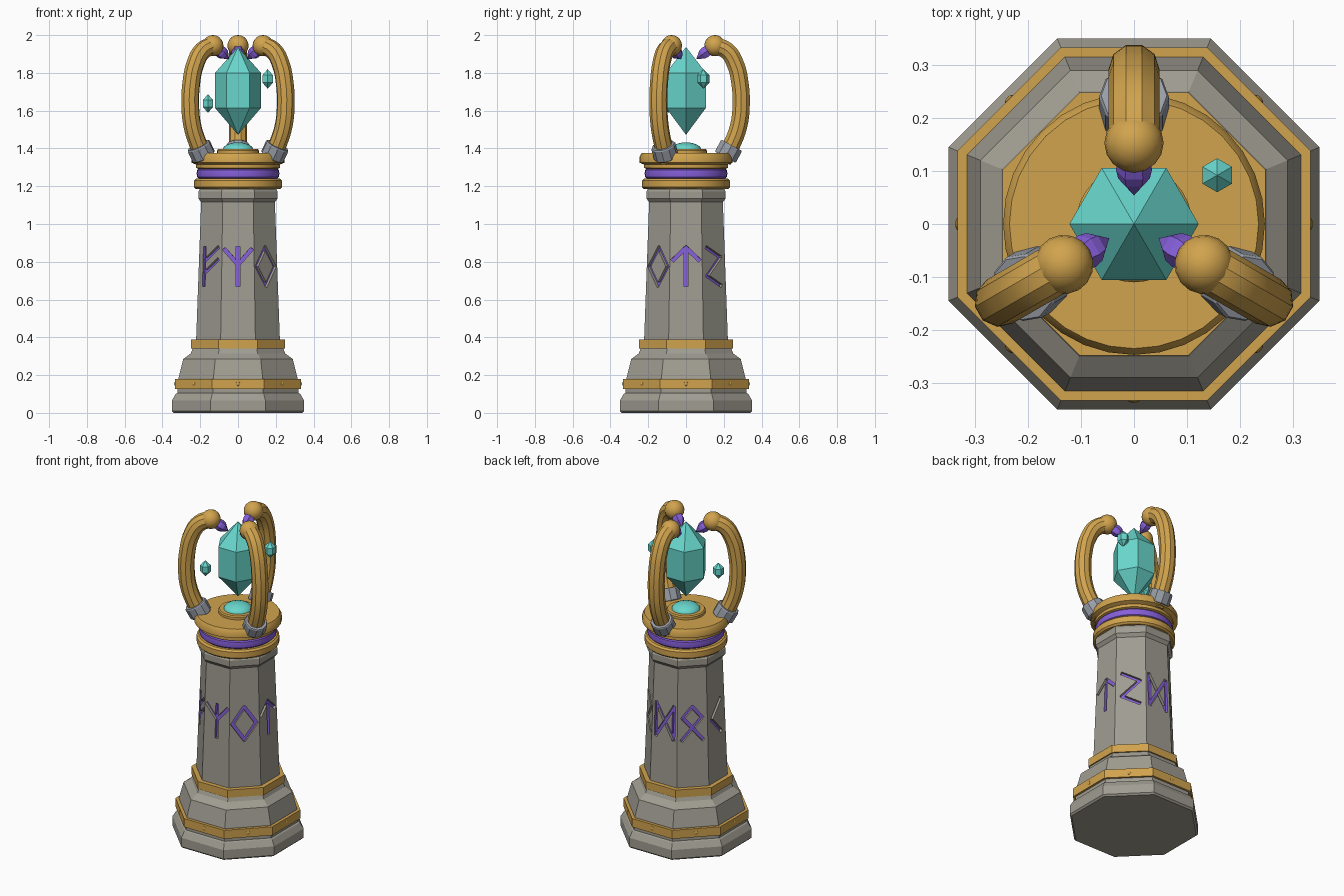
import bpy, bmesh, math
from mathutils import Matrix, Vector

if "Cube" in bpy.data.objects:
    bpy.data.objects.remove(bpy.data.objects["Cube"])


def material(name, rgb):
    m = bpy.data.materials.new(name)
    m.diffuse_color = (*rgb, 1)
    m.use_nodes = True
    m.node_tree.nodes["Principled BSDF"].inputs["Base Color"].default_value = m.diffuse_color
    return m


STONE = material("stone", (0.35, 0.335, 0.285))
GOLD = material("gold", (0.64, 0.37, 0.075))
TEAL = material("teal crystal", (0.14, 0.68, 0.61))
PURPLE = material("purple glow", (0.24, 0.115, 0.70))
STEEL = material("steel", (0.32, 0.345, 0.39))


def finish(name, bm, mat, smooth=False):
    bmesh.ops.recalc_face_normals(bm, faces=bm.faces)
    me = bpy.data.meshes.new(name)
    bm.to_mesh(me)
    bm.free()
    ob = bpy.data.objects.new(name, me)
    bpy.context.collection.objects.link(ob)
    me.materials.append(mat)
    if smooth:
        smooth_shade(ob)
    return ob


def select(ob):
    bpy.ops.object.select_all(action='DESELECT')
    ob.select_set(True)
    bpy.context.view_layer.objects.active = ob


def smooth_shade(ob):
    select(ob)
    bpy.ops.object.shade_smooth_by_angle(angle=math.radians(32))


def lathe(name, profile, n, mat, matrix=Matrix(), turn=0.0, smooth=False):
    """Closed solid of n sides from (radius, height) points; radius 0 makes a tip."""
    bm = bmesh.new()
    rings = []
    for r, z in profile:
        count = 1 if r == 0 else n
        rings.append([bm.verts.new(matrix @ Vector((r * math.cos(turn + i * math.tau / n),
                                                    r * math.sin(turn + i * math.tau / n), z)))
                      for i in range(count)])
    for a, b in zip(rings, rings[1:]):
        for i in range(n):
            j = (i + 1) % n
            quad = [a[i % len(a)], a[j % len(a)], b[j % len(b)], b[i % len(b)]]
            bm.faces.new(list(dict.fromkeys(quad)))
    for ring in (rings[0], rings[-1]):
        if len(ring) > 1:
            bm.faces.new(ring)
    return finish(name, bm, mat, smooth)


def octagon(name, profile, mat):
    """Eight-sided solid whose profile gives distance to the flats."""
    k = 1 / math.cos(math.pi / 8)
    return lathe(name, [(r * k, z) for r, z in profile], 8, mat, turn=math.pi / 8)


def along(pos, direction):
    return Matrix.Translation(pos) @ Vector(direction).to_track_quat('Z', 'Y').to_matrix().to_4x4()


# Octagonal base, bands and shaft
octagon("base_plinth", [(0.34, 0), (0.35, 0.01), (0.35, 0.065), (0.33, 0.1), (0.32, 0.105),
                        (0.32, 0.13)], STONE)
octagon("base_band", [(0.333, 0.127), (0.333, 0.18)], GOLD)
octagon("base_shoulder", [(0.315, 0.175), (0.315, 0.185), (0.29, 0.285), (0.25, 0.315),
                          (0.238, 0.345)], STONE)
octagon("shaft_band", [(0.248, 0.34), (0.248, 0.388)], GOLD)
R0, Z0, R1, Z1 = 0.222, 0.38, 0.195, 1.12
shaft = octagon("shaft", [(R0, Z0), (R1, Z1)], STONE)
octagon("shaft_collar", [(0.195, 1.115), (0.21, 1.135), (0.21, 1.172), (0.205, 1.18),
                         (0.205, 1.19)], STONE)

# Rivets in the middle of each base band face
for i in range(8):
    a = i * math.pi / 4
    d = Vector((math.cos(a), math.sin(a), 0))
    lathe("band_rivet", [(0.012, 0), (0.011, 0.003), (0.006, 0.006), (0, 0.007)], 10, GOLD,
          along(d * 0.331 + Vector((0, 0, 0.154)), d), smooth=True)

# Carved signs: strokes as polylines, one sign per face, starting at the front
SIGNS = [
    [[(0, .1), (0, -.1)], [(-.07, .09), (0, .01), (.07, .09)]],
    [[(0, .1), (.068, 0), (0, -.1), (-.068, 0), (0, .1)]],
    [[(0, .1), (0, -.1)], [(-.068, .035), (0, .1), (.068, .035)]],
    [[(-.05, .1), (.05, .05), (-.05, -.05), (.05, -.1)]],
    [[(-.06, .1), (-.06, -.1)], [(.06, .1), (.06, -.1)], [(-.06, .1), (.06, -.1)],
     [(.06, .1), (-.06, -.1)]],
    [[(-.06, -.1), (.055, .035), (0, .1), (-.055, .035), (.06, -.1)]],
    [[(.045, .1), (-.045, 0), (.045, -.1)]],
    [[(-.045, .1), (-.045, -.1)], [(-.045, .03), (.055, .1)], [(-.045, -.035), (.055, .035)]],
]
DEPTH, WIDTH, ZC = 0.016, 0.02, 0.775
tilt = math.atan2(R0 - R1, Z1 - Z0)
rc = R0 + (R1 - R0) * (ZC - Z0) / (Z1 - Z0)
bm = bmesh.new()
bars = 0
for f, sign in enumerate(SIGNS):
    # local x = right, y = up, z = outward on the leaning face
    face = (Matrix.Rotation(f * math.pi / 4, 4, 'Z') @ Matrix.Translation((0, -rc, ZC))
            @ Matrix.Rotation(math.pi / 2 - tilt, 4, 'X'))
    for line in sign:
        for p, q in zip(line, line[1:]):
            p, q = Vector(p), Vector(q)
            v = q - p
            bars += 1
            low = -DEPTH - 0.0002 * (bars % 7)
            high = 0.02 + 0.0003 * (bars % 7)
            mat = (face @ Matrix.Translation((*((p + q) / 2), (low + high) / 2))
                   @ Matrix.Rotation(math.atan2(v.y, v.x), 4, 'Z')
                   @ Matrix.Diagonal((v.length + WIDTH * 0.7, WIDTH, high - low, 1)))
            bmesh.ops.create_cube(bm, size=1, matrix=mat)
cutter = finish("sign_cutter", bm, STONE)
cutter.hide_render = True
mod = shaft.modifiers.new("carve", 'BOOLEAN')
mod.operation, mod.solver, mod.object, mod.use_self = 'DIFFERENCE', 'EXACT', cutter, True
select(shaft)
bpy.ops.object.modifier_apply(modifier=mod.name)
bpy.data.objects.remove(cutter)

# Groove floors glow: outward faces lying below the shaft surface
shaft.data.materials.clear()
shaft.data.materials.append(STONE)
shaft.data.materials.append(PURPLE)
for p in shaft.data.polygons:
    a = round(math.atan2(p.normal.y, p.normal.x) / (math.pi / 4)) * math.pi / 4
    out = Vector((math.cos(a), math.sin(a), 0))
    surface = R0 + (R1 - R0) * (p.center.z - Z0) / (Z1 - Z0)
    sunk = surface - p.center.dot(out) > DEPTH * 0.8
    p.material_index = 1 if p.normal.dot(out) > 0.95 and sunk else 0

# Round head
lathe("lower_disc", [(0.222, 1.185), (0.233, 1.195), (0.233, 1.23), (0.222, 1.24)], 32, GOLD, smooth=True)
lathe("glow_ring", [(0.205, 1.238), (0.217, 1.25), (0.219, 1.268), (0.217, 1.285), (0.205, 1.297)],
      32, PURPLE, smooth=True)
lathe("upper_disc", [(0.205, 1.29), (0.222, 1.297), (0.222, 1.315), (0.247, 1.325), (0.247, 1.355),
                     (0.235, 1.375)], 32, GOLD, smooth=True)
lathe("dome_ring", [(0.11, 1.37), (0.11, 1.39), (0.104, 1.397)], 32, GOLD, smooth=True)
lathe("dome", [(0.082 * math.cos(t), 1.392 + 0.04 * math.sin(t))
               for t in (0, .26, .52, .78, 1.05, 1.31)] + [(0, 1.432)], 24, TEAL, smooth=True)

# Floating crystals
lathe("main_crystal", [(0, 1.472), (0.122, 1.615), (0.122, 1.8), (0, 1.937)], 6, TEAL)
for x, y, z, s in ((0.157, 0.092, 1.768, 1.0), (-0.159, -0.092, 1.638, 0.95)):
    lathe("small_crystal", [(0, z - .052 * s), (.032 * s, z - .02 * s), (.032 * s, z + .02 * s),
                            (0, z + .052 * s)], 6, TEAL, Matrix.Translation((x, y, 0)), math.pi / 6)

# Three claw arms, each with clamp, ball and prong
PATH = [(0.195, 1.335), (0.242, 1.42), (0.279, 1.52), (0.292, 1.63), (0.285, 1.75),
        (0.262, 1.845), (0.217, 1.917), (0.153, 1.945)]
for k in range(3):
    rot = Matrix.Rotation(math.radians(90 + 120 * k), 4, 'Z')
    cu = bpy.data.curves.new("claw_arm", 'CURVE')
    cu.dimensions = '3D'
    cu.bevel_depth, cu.bevel_resolution, cu.use_fill_caps = 0.048, 3, True
    cu.resolution_u = 4
    sp = cu.splines.new('BEZIER')
    sp.bezier_points.add(len(PATH) - 1)
    for bp, (r, z) in zip(sp.bezier_points, PATH):
        bp.co = rot @ Vector((r, 0, z))
        bp.handle_left_type = bp.handle_right_type = 'AUTO'
    cu.materials.append(GOLD)
    arm = bpy.data.objects.new("claw_arm", cu)
    bpy.context.collection.objects.link(arm)
    select(arm)
    bpy.ops.object.convert(target='MESH')
    smooth_shade(bpy.context.object)

    lathe("arm_clamp", [(0.062, -0.036), (0.066, -0.03), (0.066, 0.03), (0.062, 0.036)], 10, STEEL,
          rot @ along((0.225, 0, 1.385), (0.48, 0, 0.88)))
    bm = bmesh.new()
    bmesh.ops.create_uvsphere(bm, u_segments=16, v_segments=10, radius=0.056,
                              matrix=rot @ Matrix.Translation((0.153, 0, 1.944)))
    finish("claw_ball", bm, GOLD, True)
    lathe("claw_prong", [(0.028, 0), (0.034, 0.035), (0.03, 0.055), (0, 0.095)], 6, PURPLE,
          rot @ along((0.13, 0, 1.93), (-0.8, 0, -0.6)))
